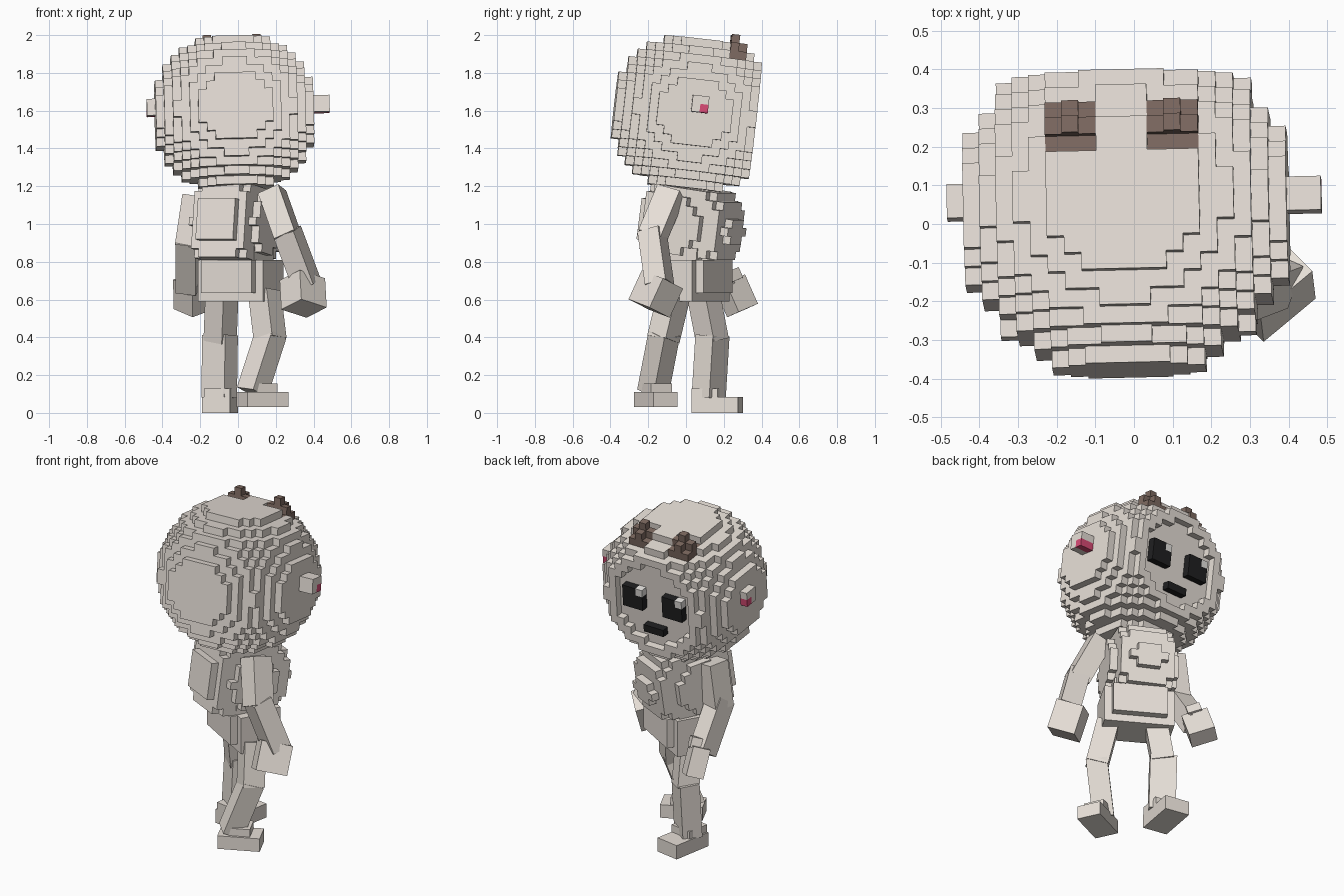
import bpy, bmesh, math
from mathutils import Vector, Matrix, Euler

if "Cube" in bpy.data.objects:
    bpy.data.objects.remove(bpy.data.objects["Cube"])

V = 0.044  # cube size


def material(name, rgb):
    m = bpy.data.materials.new(name)
    m.diffuse_color = (*rgb, 1)
    m.use_nodes = True
    m.node_tree.nodes["Principled BSDF"].inputs["Base Color"].default_value = m.diffuse_color
    return m


MATS = [material("warm_grey", (0.82, 0.76, 0.70)),
        material("brown", (0.21, 0.145, 0.12)),
        material("black", (0.014, 0.014, 0.015)),
        material("pink", (0.70, 0.07, 0.18)),
        material("white", (0.84, 0.82, 0.79))]
GREY, BROWN, BLACK, PINK, WHITE = range(5)


def finish(name, bm, matrix):
    me = bpy.data.meshes.new(name)
    bm.to_mesh(me)
    bm.free()
    for m in MATS:
        me.materials.append(m)
    ob = bpy.data.objects.new(name, me)
    ob.matrix_world = matrix
    bpy.context.collection.objects.link(ob)
    return ob


def place(loc, rot):
    return Matrix.Translation(loc) @ Euler([math.radians(a) for a in rot]).to_matrix().to_4x4()


def voxels(name, cells, loc, rot, offset=(0, 0, 0)):
    """Outer skin of a set of cubes: cells maps (i, j, k) to a material index."""
    bm = bmesh.new()
    verts = {}
    for c, mat in cells.items():
        for axis in range(3):
            for s in (-1, 1):
                n = list(c)
                n[axis] += s
                if tuple(n) in cells:
                    continue
                a, b = (axis + 1) % 3, (axis + 2) % 3
                ring = [(-1, -1), (1, -1), (1, 1), (-1, 1)]
                face = []
                for u, w in ring[::s]:
                    p = [0, 0, 0]
                    p[axis], p[a], p[b] = s, u, w
                    key = tuple(2 * c[t] + p[t] for t in range(3))
                    if key not in verts:
                        verts[key] = bm.verts.new([(key[t] / 2 + offset[t]) * V for t in range(3)])
                    face.append(verts[key])
                bm.faces.new(face).material_index = mat
    return finish(name, bm, place(loc, rot))


def blob(rx, ry, rz, px=2, py=2, pz=2, shift=0.0):
    """Cubes inside a rounded block; shift moves the vertical centre by half a cube."""
    return {(i, j, k): GREY
            for i in range(-12, 13) for j in range(-12, 13) for k in range(-12, 13)
            if abs(i / rx) ** px + abs(j / ry) ** py + abs((k + shift) / rz) ** pz <= 1}


def box(name, size, loc, rot=(0, 0, 0)):
    bm = bmesh.new()
    bmesh.ops.create_cube(bm, size=1, matrix=Matrix.Diagonal((*size, 1)))
    return finish(name, bm, place(loc, rot))


def limb(name, a, b, w, d, yaw=0):
    """Square bar from a to b, its sides turned by yaw."""
    a, b = Vector(a), Vector(b)
    z = (b - a).normalized()
    r = math.radians(yaw)
    x = Vector((math.cos(r), math.sin(r), 0))
    x = (x - z * x.dot(z)).normalized()
    y = z.cross(x)
    rot = Matrix((x, y, z)).transposed().to_4x4()
    bm = bmesh.new()
    bmesh.ops.create_cube(bm, size=1, matrix=Matrix.Diagonal((w, d, (b - a).length, 1)))
    return finish(name, bm, Matrix.Translation((a + b) / 2) @ rot)


# Head: cube ball cut flat at the face
head = {c: m for c, m in blob(9.98, 9.98, 9.6, shift=0.5).items() if c[1] <= 7 and -9 <= c[2] <= 8}
# Sunken face panel
for i in range(-6, 7):
    for k in range(-6, 6):
        if i * i + (k + 0.5) ** 2 <= 34:
            head.pop((i, 7, k), None)
# Eyes with a glint, and mouth
for side in (-3, 3):
    for i in range(-1, 2):
        for k in range(-1, 2):
            head[side + i, 7, k] = BLACK
    head[side - 1, 7, 1] = WHITE
for i in (-1, 0, 1):
    head[i, 7, -4] = BLACK
# Ears with a pink lower corner
for i in (-10, 10, 11):
    for j in (0, 1):
        for k in (0, 1):
            head[i, j, k] = PINK if (j, k) == (1, 0) else GREY
# Brown stepped tufts
for side in (-3, 3):
    for i in (-1, 0, 1):
        for j in (3, 4, 5):
            head[side + i, j, 7] = BROWN
            if j == 4 or (j == 5 and i == 0):
                head[side + i, j, 8] = BROWN
            else:
                head.pop((side + i, j, 8), None)
    head[side, 4, 9] = BROWN
voxels("head", head, (-0.02, 0.038, 1.583), (-6.5, -1.3, 1.3), (0, 0, 0.5))

# Torso with stepped chest and back, neck, waist and hips
torso = {c: m for c, m in blob(4.4, 6.2, 6.5, px=4).items() if abs(c[2]) <= 4 and c[1] >= 0}
torso.update({c: m for c, m in blob(4.4, 5.5, 6.5, px=4).items() if abs(c[2]) <= 4 and c[1] < 0})
voxels("torso", torso, (-0.015, 0.015, 0.995), (-8, 0, -26))
voxels("neck", blob(2.9, 2.9, 1.9, 4, 4, 4), (-0.015, 0.03, 1.16), (-6, 0, -10))
voxels("waist", blob(3.4, 2.9, 1.9, 4, 4, 4), (0.0, 0.03, 0.81), (-3, 0, -28))
hips = blob(4.4, 3.6, 2.9, 6, 4, 4)
voxels("hips", {c: m for c, m in hips.items() if not (c[2] == -2 and abs(c[1]) == 3)},
       (0.015, 0.035, 0.70), (0, 0, -30))

# Right arm, swung back and outward
limb("right_upper_arm", (0.18, -0.08, 1.17), (0.265, -0.18, 0.93), 0.12, 0.13, -20)
limb("right_forearm", (0.26, -0.18, 0.96), (0.365, -0.14, 0.68), 0.12, 0.12, -20)
box("right_hand", (0.16, 0.18, 0.17), (0.345, -0.16, 0.63), (-15, -20, -45))

# Left arm, swung forward
limb("left_upper_arm", (-0.225, 0.06, 1.15), (-0.265, 0.06, 0.88), 0.11, 0.13, -15)
limb("left_forearm", (-0.265, 0.04, 0.92), (-0.265, 0.22, 0.66), 0.11, 0.12, -15)
box("left_hand", (0.15, 0.10, 0.17), (-0.255, 0.265, 0.62), (17, 17, -45))
box("left_thumb", (0.08, 0.06, 0.06), (-0.235, 0.245, 0.725), (17, 17, -45))

# Right leg, trailing
limb("right_thigh", (0.14, -0.06, 0.64), (0.17, -0.12, 0.39), 0.125, 0.125, -38)
limb("right_shin", (0.175, -0.115, 0.42), (0.075, -0.175, 0.11), 0.12, 0.12, -42)
box("right_foot", (0.14, 0.24, 0.08), (0.13, -0.16, 0.07), (0, 0, -65))
box("right_ankle", (0.12, 0.12, 0.06), (0.13, -0.155, 0.125), (0, 0, -65))

# Left leg, leading
limb("left_thigh", (-0.085, 0.09, 0.64), (-0.095, 0.14, 0.38), 0.125, 0.125, -40)
limb("left_shin", (-0.095, 0.14, 0.41), (-0.1, 0.12, 0.08), 0.15, 0.115, -36)
box("left_foot", (0.15, 0.25, 0.085), (-0.095, 0.165, 0.0425), (0, 0, -10))
box("left_ankle", (0.14, 0.14, 0.06), (-0.1, 0.11, 0.10), (0, 0, -10))
